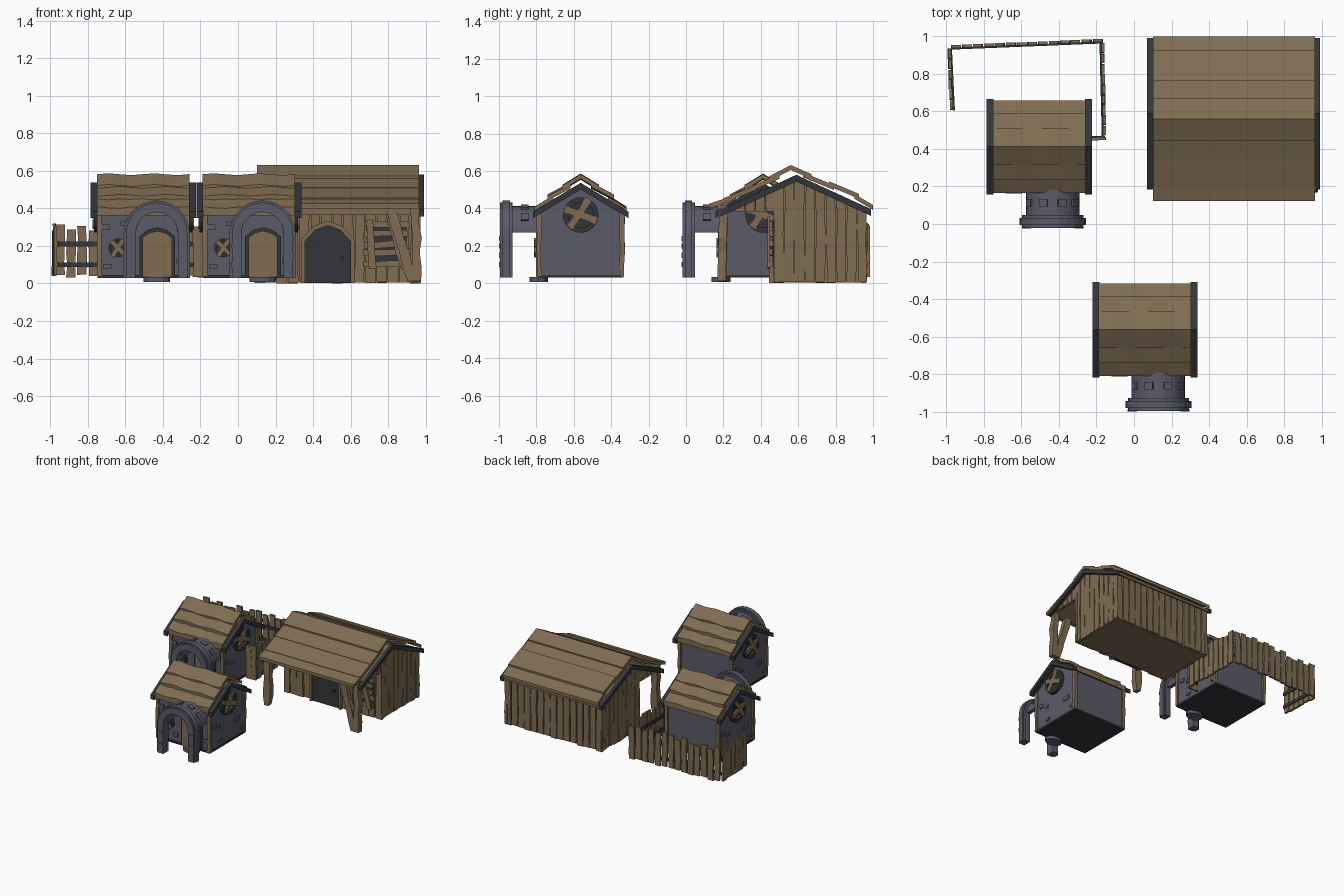
import bpy, bmesh, math, random
from mathutils import Vector as V

if "Cube" in bpy.data.objects:
    bpy.data.objects.remove(bpy.data.objects["Cube"])
random.seed(4)
R = random.uniform

def mat(name, c):
    m = bpy.data.materials.new(name)
    m.diffuse_color = (*c, 1)
    m.use_nodes = True
    m.node_tree.nodes["Principled BSDF"].inputs["Base Color"].default_value = m.diffuse_color
    return m

WOOD = mat("weathered wood", (0.215, 0.152, 0.085))
STONE = mat("blue grey stone", (0.105, 0.105, 0.14))
DARK = mat("charcoal", (0.034, 0.036, 0.040))

# ---------- helpers ----------
def finish(bm, name, m, locs=((0, 0, 0),)):
    bmesh.ops.recalc_face_normals(bm, faces=bm.faces)
    me = bpy.data.meshes.new(name)
    bm.to_mesh(me)
    bm.free()
    me.materials.append(m)
    for l in locs:
        o = bpy.data.objects.new(name, me)
        o.location = l
        bpy.context.collection.objects.link(o)

def put(axis, d, u, v):
    return (d, u, v) if axis == 'x' else (u, d, v)

def prism(bm, pts, axis, a, b):
    """Closed outline extruded along an axis."""
    lo = [bm.verts.new(put(axis, a, *p)) for p in pts]
    hi = [bm.verts.new(put(axis, b, *p)) for p in pts]
    bm.faces.new(lo)
    bm.faces.new(hi)
    n = len(pts)
    for i in range(n):
        j = (i + 1) % n
        bm.faces.new((lo[i], lo[j], hi[j], hi[i]))

def box(bm, x0, x1, y0, y1, z0, z1):
    prism(bm, [(x0, z0), (x1, z0), (x1, z1), (x0, z1)], 'y', y0, y1)

def band(bm, outer, inner, axis, a, b, closed=False):
    """Strip between two outlines, extruded along an axis."""
    rows = [[bm.verts.new(put(axis, d, *p)) for p in s]
            for s, d in ((outer, a), (outer, b), (inner, b), (inner, a))]
    n = len(outer)
    for i in range(n if closed else n - 1):
        j = (i + 1) % n
        for k in range(4):
            r, s = rows[k], rows[(k + 1) % 4]
            bm.faces.new((r[i], r[j], s[j], s[i]))
    if not closed:
        for e in (0, -1):
            bm.faces.new([r[e] for r in rows])

def circle(cu, cv, r, n=18):
    return [(cu + r * math.cos(2 * math.pi * i / n), cv + r * math.sin(2 * math.pi * i / n)) for i in range(n)]

def arch(cx, zc, r, zb, n=14):
    arc = [(cx + r * math.cos(math.pi * i / n), zc + r * math.sin(math.pi * i / n)) for i in range(n + 1)]
    return [(cx + r, zb)] + arc + [(cx - r, zb)] if zb < zc else arc

def plank(bm, p, q, w, t, n, j=0.0, seg=1):
    """Board from p to q, width w, thickness t along n, edges wobbling by j."""
    p, q = V(p), V(q)
    d = (q - p).normalized()
    s = d.cross(V(n)).normalized()
    n = s.cross(d)
    rows = []
    for i in range(seg + 1):
        c = p.lerp(q, i / seg)
        a, b = -w / 2 + R(-j, j), w / 2 + R(-j, j)
        rows.append([bm.verts.new(c + s * x + n * y) for x, y in ((a, -t/2), (b, -t/2), (b, t/2), (a, t/2))])
    for r0, r1 in zip(rows, rows[1:]):
        for k in range(4):
            bm.faces.new((r0[k], r0[(k+1) % 4], r1[(k+1) % 4], r1[k]))
    bm.faces.new(rows[0])
    bm.faces.new(rows[-1])

def roof_board(bm, x0, x1, y0, z0, y1, z1, t, wave=0.0, n=8):
    """Board running along x; (y0,z0)-(y1,z1) is its upper face in section."""
    rows = []
    for i in range(n + 1):
        x = x0 + (x1 - x0) * i / n
        dz = wave * math.sin(i * 1.6 + y0 * 30)
        rows.append([bm.verts.new((x, y, z + dz)) for y, z in ((y0, z0), (y1, z1), (y1, z1 - t), (y0, z0 - t))])
    for r0, r1 in zip(rows, rows[1:]):
        for k in range(4):
            bm.faces.new((r0[k], r0[(k+1) % 4], r1[(k+1) % 4], r1[k]))
    bm.faces.new(rows[0])
    bm.faces.new(rows[-1])

def chevron(bm, x0, x1, y0, yc, y1, z, slope, t):
    o = [(y, z - slope * abs(y - yc)) for y in (y0, yc, y1)]
    band(bm, o, [(a, b - t) for a, b in o], 'x', x0, x1)

new = bmesh.new
# ---------- two stone huts ----------
HUTS = ((0.058, -0.563, 0), (-0.505, 0.412, 0))
# walls with bricks standing proud
bm = new()
prism(bm, [(-.22, .04), (.22, .04), (.22, .375), (0, .508), (-.22, .375)], 'x', -.235, .235)
for y, z, w, h in ((-.165, .23, .04, .03), (.125, .175, .06, .03), (.19, .085, .04, .02), (-.09, .085, .04, .02), (-.1, .2, .03, .02)):
    box(bm, .23, .243, y - w/2, y + w/2, z - h/2, z + h/2)
    box(bm, -.243, -.23, -y - w/2, -y + w/2, z - h/2, z + h/2)
for x, z in ((-.2, .3), (-.1, .32), (-.19, .09), (-.07, .1), (.2, .12)):
    box(bm, x - .022, x + .022, -.232, -.215, z - .014, z + .014)
finish(bm, "hut_wall", STONE, HUTS)
# arched porch: hood, front arch with chamfered rim, bricks
bm = new()
A = .072
band(bm, arch(A, .272, .142, .272), arch(A, .272, .11, .272), 'y', -.375, -.215)
band(bm, arch(A, .268, .163, .03), arch(A, .268, .112, .03), 'y', -.432, -.365)
band(bm, arch(A, .266, .176, .03), arch(A, .266, .125, .03), 'y', -.418, -.379)
for x, z in ((A - .14, .1), (A + .14, .15), (A + .14, .24), (A - .14, .2)):
    box(bm, x - .025, x + .025, -.437, -.425, z - .014, z + .014)
for a in (35, 70, 110, 150):
    c, s = math.cos(math.radians(a)), math.sin(math.radians(a))
    p = V((A + .145 * c, -.3, .272 + .145 * s))
    plank(bm, p - V((0, .02, 0)), p + V((0, .02, 0)), .045, .012, (c, 0, s))
finish(bm, "porch_arch", STONE, HUTS)
# doorstep
bm = new()
prism(bm, [(.072 + .07 * math.cos(a), -.225 + .05 * math.sin(a)) for a in [i * math.pi / 6 for i in range(12)]], 'x', 0.008, .034)
for v in bm.verts:
    v.co = (v.co.y, v.co.z, v.co.x)
finish(bm, "doorstep", STONE, HUTS)
# door and its frame
def pointed(cx, hw, z0, zs, zt):
    return [(cx - hw, z0), (cx + hw, z0), (cx + hw, zs), (cx + hw * .55, zs + (zt - zs) * .7), (cx, zt),
            (cx - hw * .55, zs + (zt - zs) * .7), (cx - hw, zs)]
bm = new()
prism(bm, pointed(A + .003, .095, .035, .25, .30), 'y', -.232, -.21)
finish(bm, "hut_door_frame", DARK, HUTS)
bm = new()
prism(bm, pointed(A + .003, .078, .035, .245, .28), 'y', -.24, -.22)
finish(bm, "hut_door", WOOD, HUTS)
# base, verge trims and round window rings
bm = new()
box(bm, -.243, .243, -.23, .23, .03, .045)
for s in (-1, 1):
    chevron(bm, s * .243, s * .28, -.255, 0, .255, .537, .6, .035)
    band(bm, circle(0, .365, .095), circle(0, .365, .068), 'x', s * .225, s * .262, True)
    prism(bm, circle(0, .365, .075), 'x', s * .22, s * .238)
band(bm, circle(-.135, .19, .05), circle(-.135, .19, .036), 'y', -.24, -.21, True)
prism(bm, circle(-.135, .19, .04), 'y', -.225, -.21)
finish(bm, "hut_dark_trim", DARK, HUTS)
# corner posts and boards nailed over the windows
bm = new()
for sx in (-1, 1):
    for sy in (-1, 1):
        plank(bm, (sx * .234, sy * .222, .04), (sx * .234, sy * .222, .39), .026, .026, (1, 0, 0), .004, 5)
    for a, b in (((-.06, .30), (.045, .45)), ((-.085, .40), (.085, .335))):
        plank(bm, (sx * .262, *a), (sx * .262, *b), .036, .015, (1, 0, 0), .003, 2)
for a, b in (((-.165, .145), (-.105, .235)), ((-.17, .225), (-.10, .155))):
    plank(bm, (a[0], -.243, a[1]), (b[0], -.243, b[1]), .024, .012, (0, 1, 0))
finish(bm, "hut_timber", WOOD, HUTS)
# lapped roof boards
bm = new()
chevron(bm, -.245, .245, -.245, 0, .245, .535, .6, .025)
for s in (-1, 1):
    for y0, z0, y1, z1 in ((0, .582, .098, .522), (.055, .535, .178, .470), (.145, .468, .246, .405)):
        roof_board(bm, -.247, .247, s * y0, z0, s * y1, z1, .024, .005)
finish(bm, "hut_roof", WOOD, HUTS)

# ---------- barn ----------
def roof_z(y):
    return .55 - .46 * abs(y - .59)
# plank walls around a solid core
bm = new()
prism(bm, [(.49, .004), (.49, .5), (.59, .545), (.945, .385), (.945, .004)], 'x', .112, .95)
N = 15
for i in range(N):
    x = .115 + .83 * i / (N - 1)
    plank(bm, (x, .48 + R(-.003, .003), R(0, .01)), (x, .48, .49), .052, .022, (0, 1, 0), .004, 4)
    plank(bm, (x, .95 + R(-.003, .003), R(0, .01)), (x, .95, .39), .052, .022, (0, 1, 0), .004, 4)
for k in range(9):
    y = .497 + .0555 * k
    for x in (.105, .957):
        plank(bm, (x + R(-.003, .003), y, R(0, .01)), (x, y, roof_z(y) + .005), .05, .024, (1, 0, 0), .004, 4)
for k in range(5):   # gable ends over the porch
    y = .235 + .054 * k
    for x in (.108, .955):
        plank(bm, (x, y, .385), (x, y, max(.40, roof_z(y) + .005)), .05, .022, (1, 0, 0), .002, 2)
finish(bm, "barn_wall", WOOD)
# lapped roof boards
bm = new()
chevron(bm, .095, .968, .19, .59, .985, .572, .46, .022)
for s in ((.56, .632, .445, .572), (.56, .632, .672, .583), (.625, .593, .79, .525), (.765, .545, .925, .478),
          (.90, .478, 1.0, .418), (.50, .585, .335, .512), (.375, .525, .20, .455), (.25, .468, .122, .425)):
    roof_board(bm, .10, .965, *s, .026)
finish(bm, "barn_roof", WOOD)
# verge trims
bm = new()
for a, b in ((.07, .10), (.963, .992)):
    chevron(bm, a, b, .185, .59, .99, .58, .46, .036)
finish(bm, "barn_verge_trim", DARK)
# porch posts, brace and beam
bm = new()
plank(bm, (.135, .195, .012), (.135, .2, .40), .05, .045, (0, 1, 0), .008, 5)
plank(bm, (.95, .19, .012), (.945, .2, .40), .05, .045, (0, 1, 0), .008, 5)
plank(bm, (.925, .19, .015), (.82, .2, .39), .048, .04, (0, 1, 0), .006, 5)
plank(bm, (.1, .205, .40), (.965, .205, .40), .035, .035, (0, 1, 0))
finish(bm, "porch_post", WOOD)
# door, frame, handle
bm = new()
band(bm, pointed(.478, .142, 0.002, .235, .335)[1:] + [(.336, .002)], pointed(.478, .122, .002, .225, .31)[1:] + [(.356, .002)], 'y', .445, .48)
finish(bm, "barn_door_frame", WOOD)
bm = new()
prism(bm, pointed(.478, .124, .003, .226, .312), 'y', .458, .48)
prism(bm, circle(.555, .135, .011, 10), 'y', .445, .46)
box(bm, .70, .90, .462, .48, .09, .33)
finish(bm, "barn_door_and_window", DARK)
# boards over the window
bm = new()
for z in (.105, .155, .205, .26, .31):
    plank(bm, (.675 + R(-.01, .01), .455, z + R(-.008, .008)), (.915 + R(-.015, .01), .455, z + R(-.012, .012)), .034, .016, (0, 1, 0), .004, 3)
plank(bm, (.72, .442, .08), (.70, .442, .34), .04, .014, (0, 1, 0), .004, 3)
plank(bm, (.885, .442, .08), (.81, .442, .35), .036, .014, (0, 1, 0), .004, 3)
finish(bm, "window_board", WOOD)

# ---------- fence ----------
RUNS = (((-.975, .945), (-.165, .978), (0, -1)), ((-.986, .935), (-.97, .605), (1, 0)),
        ((-.168, .965), (-.156, .47), (-1, 0)), ((-.155, .455), (-.235, .452), (0, 1)))
pick, rail = new(), new()
for p, q, inn in RUNS:
    p, q, nn = V((*p, 0)), V((*q, 0)), V((*inn, 0))
    n = max(2, round((q - p).length / .056))
    for i in range(n):
        c = p.lerp(q, (i + .5) / n)
        plank(pick, c + V((0, 0, .04 + R(-.008, .008))), c + V((R(-.003, .003), 0, .30 + R(-.02, .022))), .048, .016, nn, .004, 4)
    for z in (.10, .21):
        o = nn * .011 + V((0, 0, z))
        plank(rail, p + o, q + o, .026, .01, nn)
finish(pick, "fence_picket", WOOD)
finish(rail, "fence_rail", DARK)
